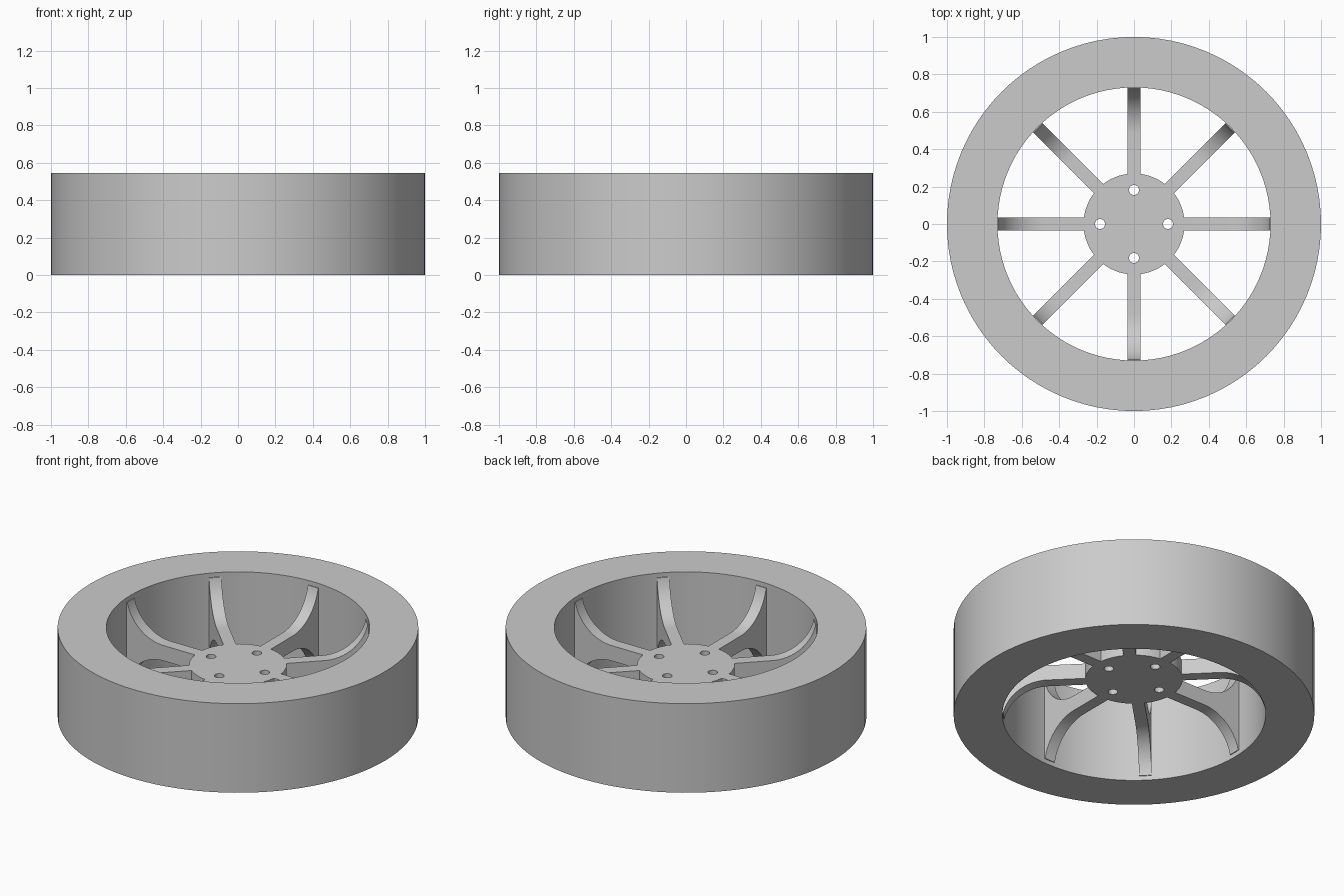
import bpy, bmesh, math
from mathutils import Matrix, Vector

cube = bpy.data.objects.get("Cube")
if cube:
    bpy.data.objects.remove(cube, do_unlink=True)

HEIGHT = 0.545
MID = HEIGHT / 2
RIM_IN = 0.73
HUB_R = 0.27
HUB_HALF = 0.047      # half the hub thickness
SPOKE_W = 0.07
FLARE = 0.25          # radius of the spoke flare
TIP = 0.245           # half height of the spoke at the rim

grey = bpy.data.materials.new("plain grey")
grey.use_nodes = True
color = (0.6, 0.6, 0.6, 1)
grey.diffuse_color = color
grey.node_tree.nodes["Principled BSDF"].inputs["Base Color"].default_value = color


def finish(name, bm):
    bmesh.ops.recalc_face_normals(bm, faces=bm.faces)
    mesh = bpy.data.meshes.new(name)
    bm.to_mesh(mesh)
    bm.free()
    mesh.materials.append(grey)
    obj = bpy.data.objects.new(name, mesh)
    bpy.context.collection.objects.link(obj)
    return obj


def smooth(obj):
    bpy.ops.object.select_all(action='DESELECT')
    obj.select_set(True)
    bpy.context.view_layer.objects.active = obj
    bpy.ops.object.shade_smooth_by_angle(angle=math.radians(30))


def add_cylinder(bm, radius, depth, segments, center):
    bmesh.ops.create_cone(bm, cap_ends=True, segments=segments, radius1=radius,
                          radius2=radius, depth=depth,
                          matrix=Matrix.Translation(center))


# Tyre ring: a rectangular section spun round the axle
bm = bmesh.new()
section = [bm.verts.new(p) for p in
           ((RIM_IN, 0, 0), (1, 0, 0), (1, 0, HEIGHT), (RIM_IN, 0, HEIGHT))]
edges = [bm.edges.new((section[i], section[(i + 1) % 4])) for i in range(4)]
bmesh.ops.spin(bm, geom=section + edges, cent=(0, 0, 0), axis=(0, 0, 1),
               angle=math.tau, steps=96, use_merge=True)
bmesh.ops.remove_doubles(bm, verts=bm.verts, dist=0.0001)
smooth(finish("tyre_ring", bm))

# Hub disc with four bolt holes
bm = bmesh.new()
add_cylinder(bm, HUB_R, 2 * HUB_HALF, 64, (0, 0, MID))
hub = finish("hub", bm)

bm = bmesh.new()
for i in range(4):
    a = i * math.pi / 2
    add_cylinder(bm, 0.027, 0.4, 24, (0.182 * math.cos(a), 0.182 * math.sin(a), MID))
cutter = finish("bolt_hole_cutter", bm)
cutter.hide_render = True
cutter.hide_viewport = True

cut = hub.modifiers.new("bolt holes", 'BOOLEAN')
cut.operation = 'DIFFERENCE'
cut.solver = 'EXACT'
cut.object = cutter
bpy.context.view_layer.update()
cut_mesh = bpy.data.meshes.new_from_object(
    hub.evaluated_get(bpy.context.evaluated_depsgraph_get()))
hub.modifiers.clear()
hub.data = cut_mesh
bpy.data.objects.remove(cutter, do_unlink=True)
smooth(hub)

# Spoke profile: flat from the hub, then a round flare up and down at the rim
upper = [(HUB_R - 0.004, HUB_HALF)]
end_angle = math.acos((FLARE + HUB_HALF - TIP) / FLARE)
for i in range(17):
    a = end_angle * i / 16
    upper.append((RIM_IN - FLARE + FLARE * math.sin(a),
                  HUB_HALF + FLARE * (1 - math.cos(a))))
upper.append((RIM_IN + 0.004, TIP))
profile = upper + [(r, -h) for r, h in reversed(upper)]

for n in range(8):
    bm = bmesh.new()
    face = bm.faces.new([bm.verts.new((r, -SPOKE_W / 2, MID + h)) for r, h in profile])
    side = bmesh.ops.extrude_face_region(bm, geom=[face])
    bmesh.ops.translate(bm, vec=Vector((0, SPOKE_W, 0)),
                        verts=[v for v in side["geom"] if isinstance(v, bmesh.types.BMVert)])
    bmesh.ops.rotate(bm, cent=(0, 0, 0), verts=bm.verts,
                     matrix=Matrix.Rotation(n * math.tau / 8, 3, 'Z'))
    smooth(finish(f"spoke_{n + 1}", bm))
